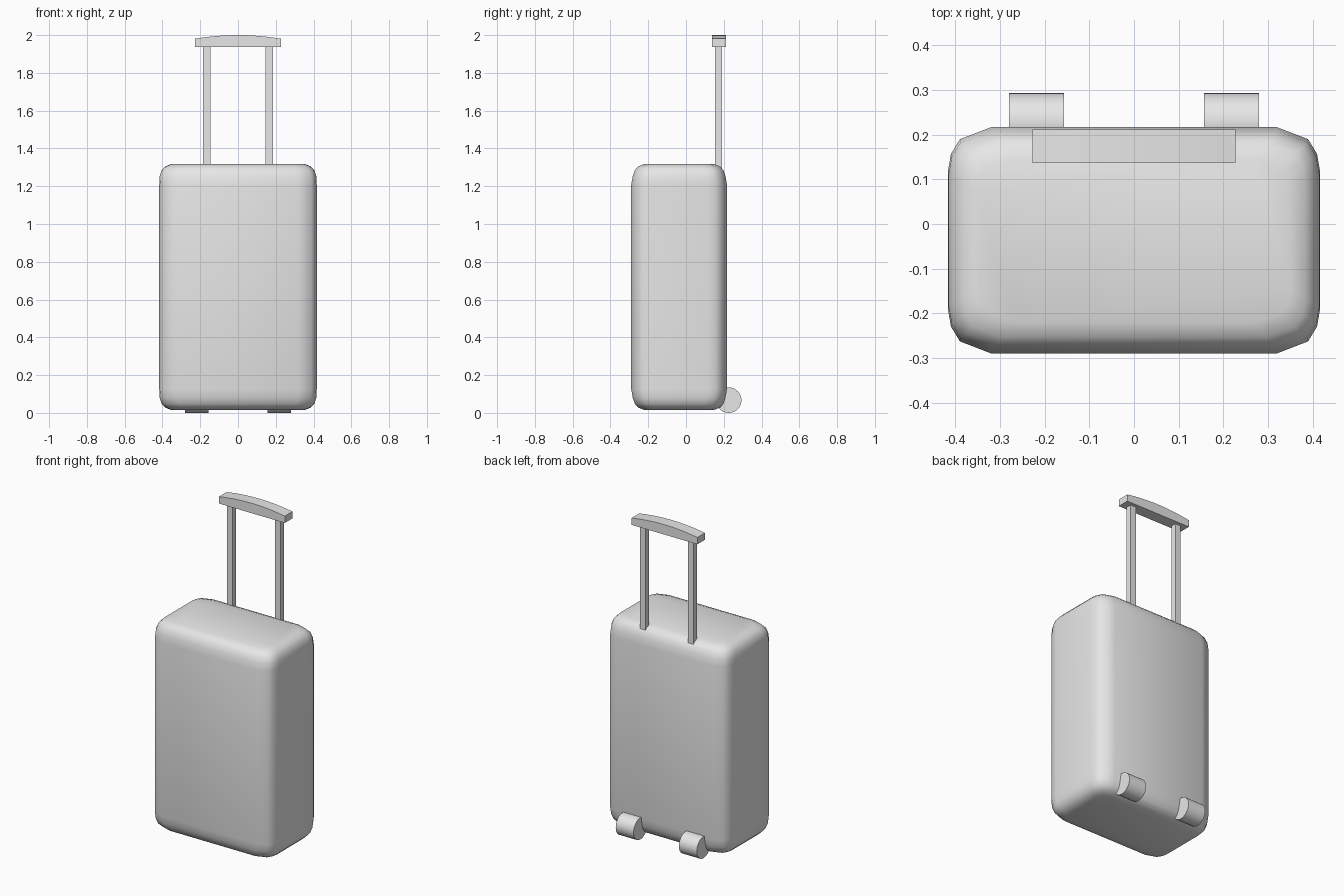
import bpy, bmesh, math
from mathutils import Matrix

cube = bpy.data.objects.get("Cube")
if cube:
    bpy.data.objects.remove(cube, do_unlink=True)

# One plain colour for the whole suitcase
grey = bpy.data.materials.new("light_grey")
grey.use_nodes = True
colour = (0.8, 0.8, 0.8, 1)
grey.diffuse_color = colour
grey.node_tree.nodes["Principled BSDF"].inputs["Base Color"].default_value = colour


def finish(name, bm, angle=None):
    """Turn a bmesh into a coloured, shaded object."""
    bmesh.ops.recalc_face_normals(bm, faces=bm.faces)
    mesh = bpy.data.meshes.new(name)
    bm.to_mesh(mesh)
    bm.free()
    mesh.materials.append(grey)
    obj = bpy.data.objects.new(name, mesh)
    bpy.context.collection.objects.link(obj)
    if angle:
        bpy.ops.object.select_all(action='DESELECT')
        obj.select_set(True)
        bpy.context.view_layer.objects.active = obj
        bpy.ops.object.shade_smooth_by_angle(angle=math.radians(angle))
    return obj


def box(name, x, y, z):
    bm = bmesh.new()
    size = [hi - lo for lo, hi in (x, y, z)]
    mid = [(hi + lo) / 2 for lo, hi in (x, y, z)]
    bmesh.ops.create_cube(bm, size=1, matrix=Matrix.Translation(mid) @ Matrix.Diagonal((*size, 1)))
    return finish(name, bm)


# Case: rounded outline lofted through rings that pull in at both ends
HALF_X, HALF_Y, MID_Y = 0.417, 0.2535, -0.0365
BOTTOM, TOP = 0.015, 1.318
corner = [(0, 0.1), (0.007, 0.06), (0.027, 0.027), (0.097, 0)]
rim = [(0, 0.065, 0.07), (0.013, 0.032, 0.037), (0.033, 0.013, 0.019),
       (0.065, 0.002, 0.008), (0.11, 0, 0)]


def outline(inset_x, inset_y):
    points = []
    for sx, sy in ((1, 1), (-1, 1), (-1, -1), (1, -1)):
        order = corner if sx * sy > 0 else corner[::-1]
        for cx, cy in order:
            points.append((sx * (HALF_X - cx) * (1 - inset_x / HALF_X),
                           MID_Y + sy * (HALF_Y - cy) * (1 - inset_y / HALF_Y)))
    return points


bm = bmesh.new()
levels = [(BOTTOM + d, ix, iy) for d, ix, iy in rim]
levels += [(TOP - d, ix, iy) for d, ix, iy in reversed(rim)]
rings = [[bm.verts.new((x, y, z)) for x, y in outline(ix, iy)] for z, ix, iy in levels]
for low, high in zip(rings, rings[1:]):
    for i in range(len(low)):
        j = (i + 1) % len(low)
        bm.faces.new((low[i], low[j], high[j], high[i]))
bm.faces.new(rings[0])
bm.faces.new(rings[-1])
finish("case", bm, 60)

# Telescopic poles and wheels, one of each per side
for side, s in (("left", 1), ("right", -1)):
    box(side + "_pole", sorted((s * 0.146, s * 0.184)), (0.154, 0.19), (1.0, 1.95))
    bm = bmesh.new()
    place = Matrix.Translation((s * 0.218, 0.226, 0.0675)) @ Matrix.Rotation(math.pi / 2, 4, 'Y')
    bmesh.ops.create_cone(bm, cap_ends=True, segments=32, radius1=0.0675, radius2=0.0675,
                          depth=0.123, matrix=place)
    finish(side + "_wheel", bm, 40)

# Grip: gently arched bar with a flat underside
bm = bmesh.new()
STEPS, HALF_GRIP = 10, 0.227
profile = [(HALF_GRIP, 1.938), (-HALF_GRIP, 1.938)]
for i in range(STEPS + 1):
    t = 2 * i / STEPS - 1
    profile.append((HALF_GRIP * t, 2.0 - 0.019 * t * t))
face = bm.faces.new([bm.verts.new((x, 0.137, z)) for x, z in profile])
sweep = bmesh.ops.extrude_face_region(bm, geom=[face])
bmesh.ops.translate(bm, vec=(0, 0.075, 0),
                    verts=[v for v in sweep["geom"] if isinstance(v, bmesh.types.BMVert)])
finish("grip", bm, 35)
